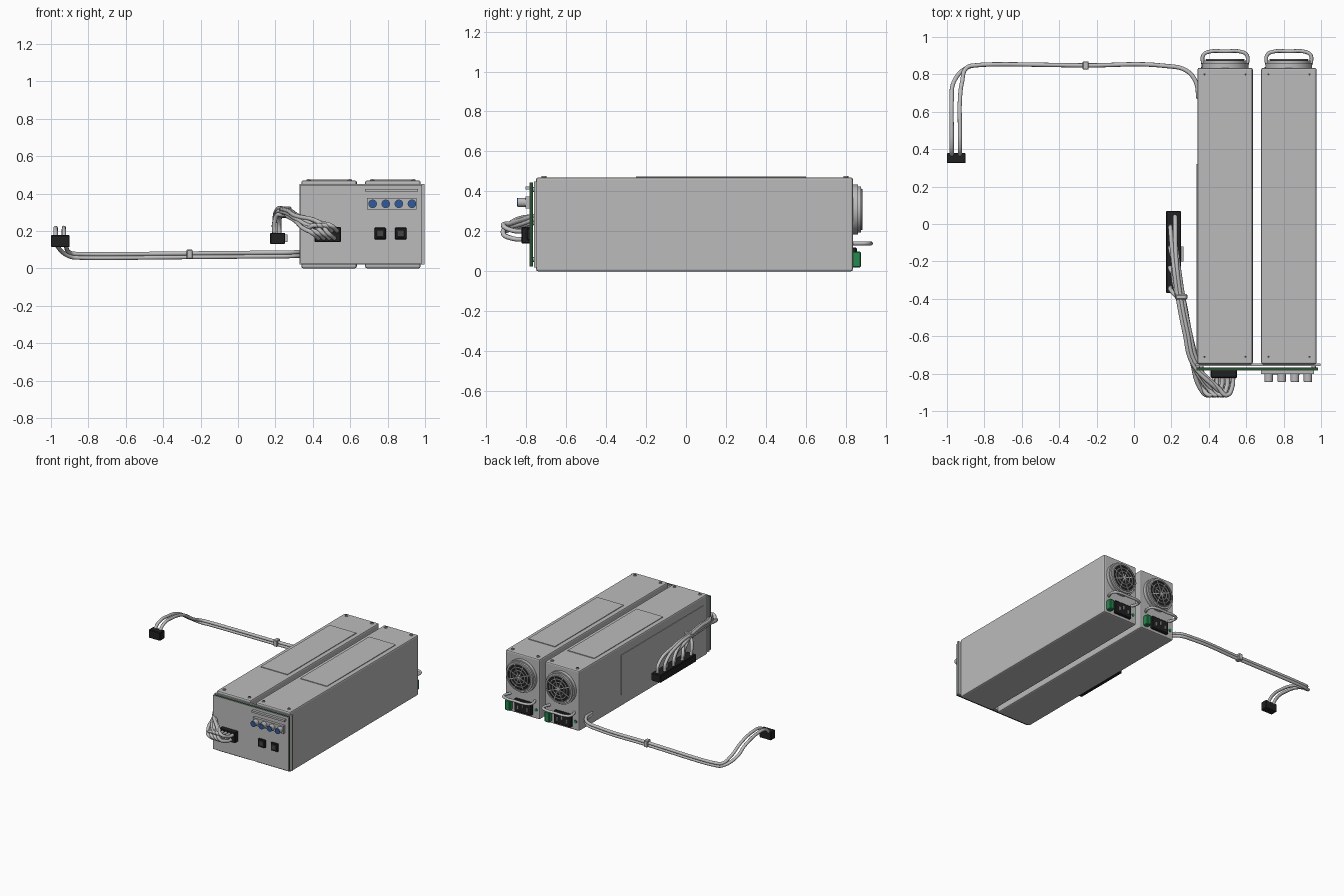
import bpy
import math
from mathutils import Vector

cube = bpy.data.objects.get("Cube")
if cube:
    bpy.data.objects.remove(cube, do_unlink=True)


def material(name, r, g, b):
    m = bpy.data.materials.new(name)
    m.use_nodes = True
    m.diffuse_color = (r, g, b, 1)
    bsdf = m.node_tree.nodes["Principled BSDF"]
    bsdf.inputs["Base Color"].default_value = (r, g, b, 1)
    bsdf.inputs["Roughness"].default_value = 0.6
    return m


STEEL = material("steel grey", 0.5, 0.5, 0.5)
WIRE = material("wire grey", 0.52, 0.52, 0.52)
BLACK = material("black plastic", 0.015, 0.015, 0.015)
DARK = material("dark grey", 0.06, 0.06, 0.06)
BOARD = material("board green", 0.02, 0.08, 0.03)
GREEN = material("latch green", 0.02, 0.25, 0.08)
BLUE = material("blue", 0.03, 0.1, 0.33)


def box(name, x, y, z, mat, bevel=0, segments=1):
    """Box from (low, high) ranges on each axis."""
    mid = [sum(r) / 2 for r in (x, y, z)]
    bpy.ops.mesh.primitive_cube_add(size=1, location=mid)
    ob = bpy.context.object
    ob.name = name
    ob.scale = [r[1] - r[0] for r in (x, y, z)]
    bpy.ops.object.transform_apply(location=False, rotation=False, scale=True)
    ob.data.materials.append(mat)
    if bevel:
        mod = ob.modifiers.new("edges", "BEVEL")
        mod.width = bevel
        mod.segments = segments
    return ob


def cylinder(name, centre, radius, depth, mat, axis="Y", sides=32):
    rot = (math.pi / 2, 0, 0) if axis == "Y" else (0, 0, 0)
    bpy.ops.mesh.primitive_cylinder_add(vertices=sides, radius=radius, depth=depth,
                                        location=centre, rotation=rot)
    ob = bpy.context.object
    ob.name = name
    ob.data.materials.append(mat)
    bpy.ops.object.shade_smooth_by_angle()
    return ob


def ring(name, centre, radius, thickness, mat):
    bpy.ops.mesh.primitive_torus_add(major_radius=radius, minor_radius=thickness,
                                     major_segments=40, minor_segments=8,
                                     location=centre, rotation=(math.pi / 2, 0, 0))
    ob = bpy.context.object
    ob.name = name
    ob.data.materials.append(mat)
    bpy.ops.object.shade_smooth_by_angle()


def wire(name, points, radius, mat=WIRE):
    """Round tube through the points."""
    cu = bpy.data.curves.new(name, "CURVE")
    cu.dimensions = "3D"
    cu.bevel_depth = radius
    cu.bevel_resolution = 3
    cu.use_fill_caps = True
    sp = cu.splines.new("BEZIER")
    sp.bezier_points.add(len(points) - 1)
    for bp, p in zip(sp.bezier_points, points):
        bp.co = Vector(p)
        bp.handle_left_type = bp.handle_right_type = "AUTO"
    cu.resolution_u = 8
    tmp = bpy.data.objects.new(name + "_path", cu)
    bpy.context.collection.objects.link(tmp)
    bpy.context.view_layer.update()
    mesh = bpy.data.meshes.new_from_object(
        tmp.evaluated_get(bpy.context.evaluated_depsgraph_get()))
    bpy.data.objects.remove(tmp, do_unlink=True)
    mesh.materials.clear()
    mesh.materials.append(mat)
    mesh.polygons.foreach_set("use_smooth", [True] * len(mesh.polygons))
    ob = bpy.data.objects.new(name, mesh)
    bpy.context.collection.objects.link(ob)


# Two power modules with everything on their tops and backs
for side, cx in (("right", 0.487), ("left", 0.828)):
    box(side + "_module", (cx - 0.148, cx + 0.148), (-0.75, 0.835), (0, 0.47), STEEL, 0.01, 2)
    box(side + "_top_label", (cx - 0.115, cx + 0.115), (-0.25, 0.6), (0.468, 0.475), STEEL)
    for sx in (-0.11, 0.11):
        for y in (-0.71, 0.8):
            cylinder(side + "_lid_screw", (cx + sx, y, 0.472), 0.012, 0.008, STEEL, "Z", 16)
            cylinder(side + "_screw_recess", (cx + sx, y, 0.4765), 0.006, 0.002, DARK, "Z", 6)

    # Fan: housing, dark opening, guard rings and spokes
    fz = 0.31
    cylinder(side + "_fan_flange", (cx, 0.845, fz), 0.125, 0.03, STEEL, sides=40)
    cylinder(side + "_fan_housing", (cx, 0.86, fz), 0.115, 0.03, STEEL, sides=40)
    cylinder(side + "_fan_opening", (cx, 0.876, fz), 0.1, 0.004, BLACK, sides=40)
    for r in (0.05, 0.075, 0.1):
        ring(side + "_fan_guard_ring", (cx, 0.879, fz), r, 0.004, STEEL)
    cylinder(side + "_fan_hub", (cx, 0.878, fz), 0.03, 0.006, DARK, sides=24)
    for i in range(4):
        spoke = box(side + "_fan_spoke", (cx - 0.1, cx + 0.1), (0.877, 0.882),
                    (fz - 0.003, fz + 0.003), STEEL)
        spoke.rotation_euler.y = math.radians(22.5 + i * 45)

    # Pull handle
    wire(side + "_handle", [(cx - 0.105, 0.83, 0.14), (cx - 0.12, 0.87, 0.14),
                            (cx - 0.115, 0.905, 0.14), (cx - 0.085, 0.921, 0.14),
                            (cx, 0.923, 0.14), (cx + 0.085, 0.921, 0.14),
                            (cx + 0.115, 0.905, 0.14), (cx + 0.12, 0.87, 0.14),
                            (cx + 0.105, 0.83, 0.14)], 0.01, STEEL)

    # Green latch, mains socket with pins, indicator
    box(side + "_latch", (cx + 0.085, cx + 0.125), (0.83, 0.875), (0.02, 0.1), GREEN, 0.005)
    box(side + "_socket", (cx - 0.09, cx + 0.06), (0.83, 0.855), (0.02, 0.12), BLACK, 0.006)
    for px, pz in ((-0.055, 0.06), (-0.015, 0.08), (0.025, 0.06)):
        box(side + "_socket_pin", (cx + px - 0.005, cx + px + 0.005), (0.85, 0.865),
            (pz - 0.014, pz + 0.014), STEEL)
    cylinder(side + "_indicator", (cx - 0.118, 0.836, 0.07), 0.012, 0.008, GREEN, sides=16)

# Thin label on the outer side of the right module
box("side_label", (0.335, 0.341), (-0.7, 0.32), (0.09, 0.4), STEEL)

# Front plate, circuit board and its face
box("front_plate", (0.33, 0.997), (-0.76, -0.745), (0.02, 0.45), STEEL)
box("circuit_board", (0.333, 0.985), (-0.78, -0.766), (0.025, 0.445), BOARD)
box("board_face", (0.333, 0.985), (-0.783, -0.78), (0.025, 0.445), STEEL)
for x in (0.36, 0.96):
    for z in (0.06, 0.41):
        cylinder("board_spacer", (x, -0.763, z), 0.012, 0.02, STEEL, sides=12)

# Front controls
box("control_bar", (0.68, 0.962), (-0.803, -0.78), (0.41, 0.425), STEEL)
box("jack_strip", (0.69, 0.955), (-0.803, -0.78), (0.315, 0.375), STEEL)
for x in (0.72, 0.79, 0.86, 0.93):
    cylinder("jack", (x, -0.82, 0.345), 0.023, 0.042, STEEL, sides=24)
    cylinder("jack_face", (x, -0.842, 0.345), 0.021, 0.005, BLUE, sides=24)
for x in (0.76, 0.87):
    box("front_button", (x - 0.031, x + 0.031), (-0.797, -0.78), (0.155, 0.217), BLACK, 0.004)
    box("button_cap", (x - 0.02, x + 0.02), (-0.804, -0.795), (0.166, 0.206), DARK, 0.003)

# Front harness: plug, bundled wires, long side connector
box("front_plug", (0.41, 0.55), (-0.823, -0.78), (0.14, 0.222), BLACK, 0.004)
box("side_connector", (0.172, 0.252), (-0.37, 0.07), (0.13, 0.19), BLACK, 0.004)
box("side_connector_lip", (0.25, 0.265), (-0.2, -0.12), (0.14, 0.18), STEEL)
COUNT = 8
for i in range(COUNT):
    t = i / (COUNT - 1)
    row = i % 2
    px, pz = 0.43 + 0.1 * t, 0.16 + 0.04 * row
    bx, bz = 0.014 * (i % 3 - 1), 0.015 * (i // 3 - 1)
    ey = -0.34 + 0.38 * t
    ex = 0.195 + 0.025 * row
    wire("harness_wire", [
        (px, -0.815, pz), (px - 0.005, -0.87, pz + 0.005),
        (px - 0.035, -0.915, pz + 0.03), (px - 0.075, -0.88, 0.225 + bz),
        (0.325 + bx, -0.74, 0.265 + bz), (0.285 + bx, -0.58, 0.29 + bz),
        (0.25 + bx, -0.4, 0.3 + bz),
        (0.225 + bx, (ey - 0.4) / 2, 0.3 + bz),
        (ex, ey - 0.01, 0.245), (ex, ey, 0.185)], 0.012)
box("harness_tie", (0.222, 0.285), (-0.405, -0.375), (0.27, 0.33), WIRE, 0.006)

# Rear cable: two stacked wires, tie and small plug
for i in (0, 1):
    z = 0.057 + 0.02 * i
    x = -0.975 + 0.044 * i
    wire("rear_cable", [
        (0.345, 0.67, z + 0.01), (0.33, 0.76, z + 0.01), (0.28, 0.82, z + 0.008),
        (0.17, 0.845, z + 0.007), (-0.25, 0.848, z + 0.003), (-0.85, 0.848, z),
        (-0.895, 0.835, z + 0.005), (x + 0.012, 0.76, 0.115),
        (x, 0.66, 0.18), (x, 0.52, 0.213), (x, 0.41, 0.205), (x, 0.36, 0.16)], 0.0115)
box("cable_tie", (-0.275, -0.242), (0.825, 0.87), (0.05, 0.1), WIRE, 0.004)
box("rear_plug", (-1.0, -0.9), (0.325, 0.38), (0.113, 0.178), BLACK, 0.004)
